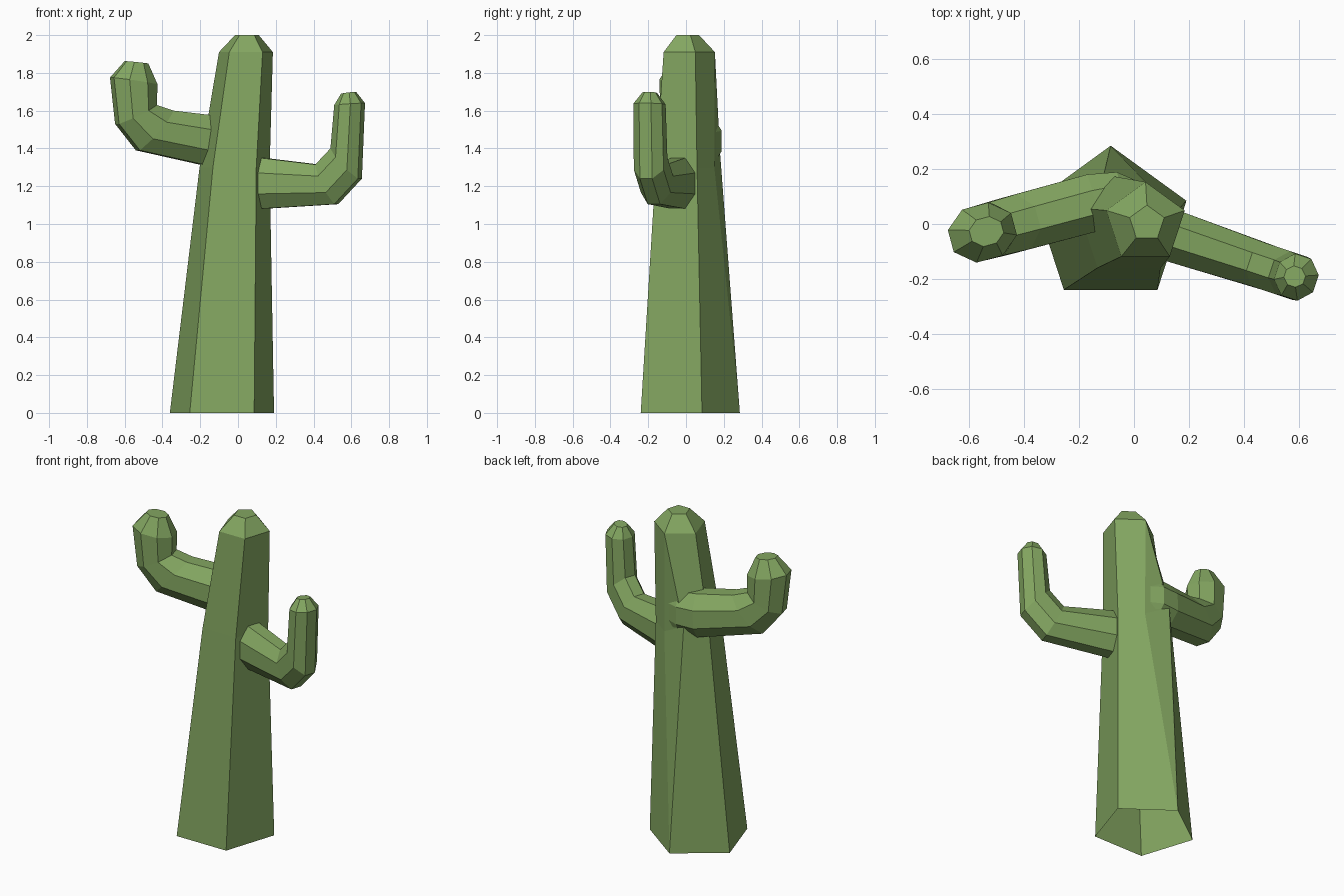
import bpy, bmesh, math
from mathutils import Vector

old = bpy.data.objects.get("Cube")
if old:
    bpy.data.objects.remove(old, do_unlink=True)

green = bpy.data.materials.new("cactus_green")
green.use_nodes = True
green.diffuse_color = (0.23, 0.385, 0.12, 1)
green.node_tree.nodes["Principled BSDF"].inputs["Base Color"].default_value = (0.23, 0.385, 0.12, 1)


def loft(name, rings):
    """Bridge a list of vertex rings and close both ends."""
    bm = bmesh.new()
    loops = [[bm.verts.new(p) for p in ring] for ring in rings]
    n = len(loops[0])
    for a, b in zip(loops, loops[1:]):
        for i in range(n):
            j = (i + 1) % n
            bm.faces.new((a[i], a[j], b[j], b[i]))
    bm.faces.new(loops[0][::-1])
    bm.faces.new(loops[-1])
    bmesh.ops.remove_doubles(bm, verts=bm.verts, dist=0.0005)
    bmesh.ops.recalc_face_normals(bm, faces=bm.faces)
    mesh = bpy.data.meshes.new(name)
    bm.to_mesh(mesh)
    bm.free()
    mesh.materials.append(green)
    obj = bpy.data.objects.new(name, mesh)
    bpy.context.collection.objects.link(obj)
    return obj


def trunk_ring(cx, cy, z, r):
    """Pentagon whose back corner is doubled, so that it can spread at the arm."""
    angles = [math.radians(90 + 72 * i) for i in (0, 0, 1, 2, 3, 4)]
    return [Vector((cx + r * math.cos(a), cy + r * math.sin(a), z)) for a in angles]


def arm(name, x0, y0, slope, sections):
    """Eight-sided bent arm; each section is outer (x, z), inner (x, z), half width."""
    side = Vector((-slope, 1, 0)).normalized()
    grow = 1 / math.cos(math.pi / 8)

    def on_plane(x, z):
        return Vector((x, y0 + slope * (x - x0), z))

    rings = []
    for ox, oz, ix, iz, w in sections:
        outer, inner = on_plane(ox, oz), on_plane(ix, iz)
        mid, half = (outer + inner) / 2, (outer - inner) / 2
        turns = [(k + 0.5) * math.pi / 4 for k in range(8)]
        rings.append([mid + (half * math.cos(t) + side * w * math.sin(t)) * grow for t in turns])
    return loft(name, rings)


# Leaning, tapered trunk with a small bevelled crown
waist = trunk_ring(-0.018, -0.002, 1.3, 0.195)
waist[0] = Vector((0.045, 0.15, 1.3))
waist[1] = Vector((-0.11, 0.18, 1.38))
trunk = loft("trunk", [
    trunk_ring(-0.085, -0.005, 0, 0.29),
    waist,
    trunk_ring(0.042, 0.003, 1.91, 0.15),
    trunk_ring(0.047, 0.003, 2.0, 0.066),
])

# Lower, thinner arm on the model's left
left_arm = arm("left_arm", 0.13, -0.04, -0.333, [
    (0.05, 1.08, 0.05, 1.36, 0.09),
    (0.12, 1.08, 0.13, 1.35, 0.095),
    (0.52, 1.105, 0.42, 1.315, 0.083),
    (0.645, 1.24, 0.50, 1.40, 0.083),
    (0.662, 1.64, 0.52, 1.63, 0.08),
    (0.62, 1.70, 0.55, 1.69, 0.036),
])

# Higher, thicker arm on the model's right
right_arm = arm("right_arm", -0.14, 0.08, 0.27, [
    (0.02, 1.31, 0.02, 1.56, 0.035),
    (-0.04, 1.31, -0.04, 1.57, 0.085),
    (-0.15, 1.305, -0.14, 1.575, 0.105),
    (-0.53, 1.39, -0.35, 1.60, 0.103),
    (-0.64, 1.53, -0.44, 1.63, 0.1),
    (-0.667, 1.775, -0.437, 1.74, 0.1),
    (-0.595, 1.862, -0.48, 1.85, 0.05),
])

# Fuse the arms into the trunk
for part in (left_arm, right_arm):
    fuse = trunk.modifiers.new("fuse", "BOOLEAN")
    fuse.operation = "UNION"
    fuse.solver = "EXACT"
    fuse.object = part
fused = trunk.evaluated_get(bpy.context.evaluated_depsgraph_get())
body = bpy.data.meshes.new_from_object(fused)
trunk.modifiers.clear()
trunk.data = body
for part in (left_arm, right_arm):
    bpy.data.objects.remove(part, do_unlink=True)
trunk.name = "cactus_body"

# Open underside
bm = bmesh.new()
bm.from_mesh(body)
base = [f for f in bm.faces if f.calc_center_median().z < 0.01]
bmesh.ops.delete(bm, geom=base, context="FACES")
bm.to_mesh(body)
bm.free()
